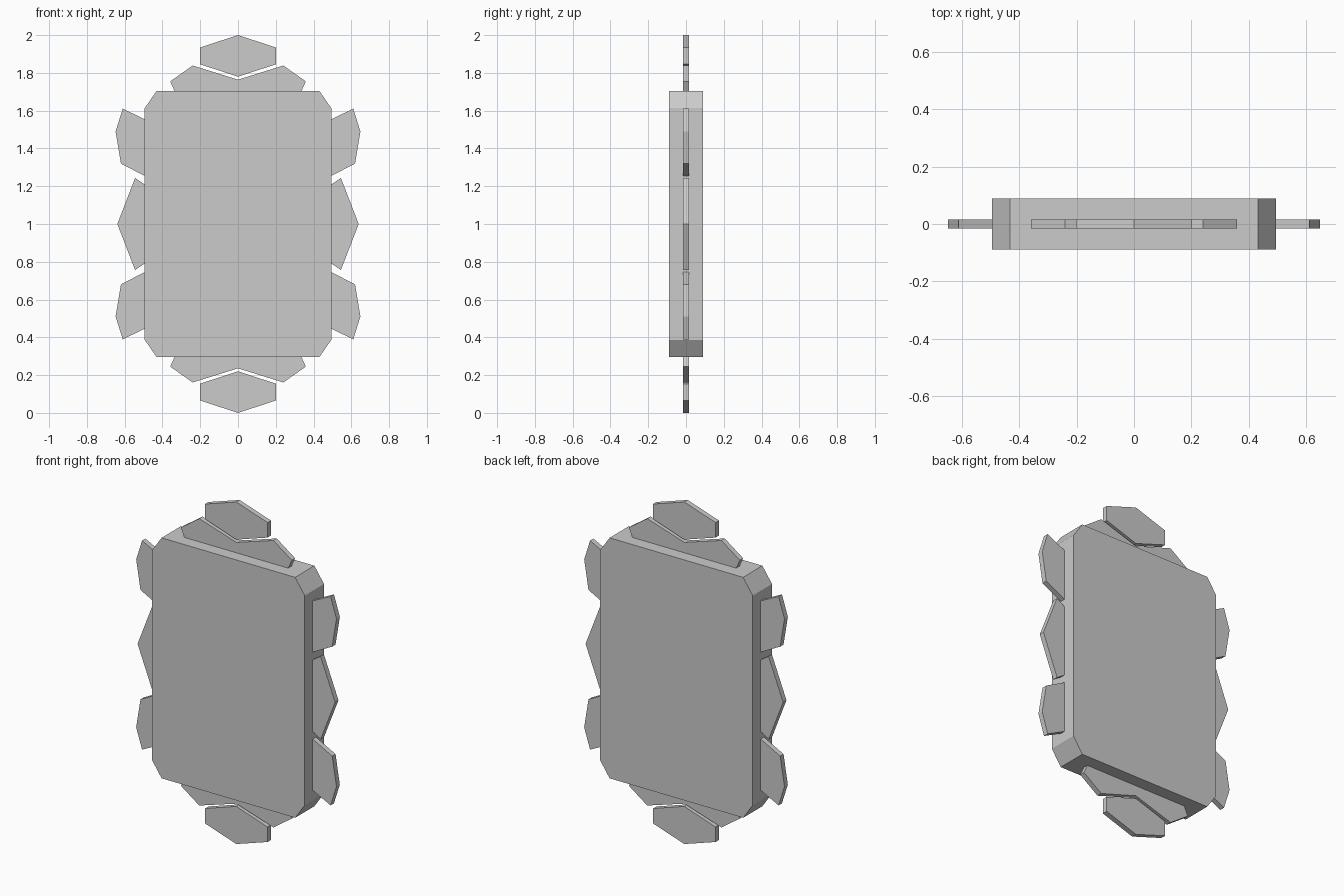
import bpy, bmesh

if "Cube" in bpy.data.objects:
    bpy.data.objects.remove(bpy.data.objects["Cube"])

grey = bpy.data.materials.new("plain_grey")
grey.diffuse_color = (0.6, 0.6, 0.6, 1)
grey.use_nodes = True
grey.node_tree.nodes["Principled BSDF"].inputs["Base Color"].default_value = grey.diffuse_color


def slab(name, profile, half_depth):
    """Extrude an x-z outline symmetrically along y."""
    bm = bmesh.new()
    face = bm.faces.new([bm.verts.new((x, -half_depth, z)) for x, z in profile])
    out = bmesh.ops.extrude_face_region(bm, geom=[face])
    moved = [v for v in out["geom"] if isinstance(v, bmesh.types.BMVert)]
    bmesh.ops.translate(bm, vec=(0, 2 * half_depth, 0), verts=moved)
    bmesh.ops.recalc_face_normals(bm, faces=bm.faces)
    mesh = bpy.data.meshes.new(name)
    bm.to_mesh(mesh)
    bm.free()
    mesh.materials.append(grey)
    obj = bpy.data.objects.new(name, mesh)
    bpy.context.collection.objects.link(obj)
    return obj


def flip_x(p):
    return [(-x, z) for x, z in p]


def flip_z(p):
    return [(x, 2 - z) for x, z in p]


# Thick central panel with clipped corners
corner = [(0.494, 1.613), (0.432, 1.703)]
slab("main_panel", corner + flip_x(corner[::-1]) + flip_x(flip_z(corner))
     + flip_z(corner[::-1]), 0.089)

# Thin border plates, outlines given for the upper right
T = 0.0155
cap = [(0, 2.0), (0.202, 1.934), (0.202, 1.846), (0, 1.78),
       (-0.202, 1.846), (-0.202, 1.934)]
half = [(0.24, 1.839), (0.359, 1.755), (0.33, 1.69)]
chevron = [(0, 1.764)] + half + flip_x(half[::-1])
shoulder = [(0.48, 1.563), (0.61, 1.611), (0.648, 1.49), (0.62, 1.32),
            (0.48, 1.247)]
shoulder[0] = (0.48, 1.547)
middle = [(0.48, 1.2), (0.545, 1.243), (0.639, 1.0), (0.545, 0.757),
          (0.48, 0.8)]

for tag, fz in (("upper", lambda p: p), ("lower", flip_z)):
    slab(tag + "_end_plate", fz(cap), T)
    slab(tag + "_chevron_plate", fz(chevron), T)
    slab(tag + "_right_plate", fz(shoulder), T)
    slab(tag + "_left_plate", flip_x(fz(shoulder)), T)
slab("middle_right_plate", middle, T)
slab("middle_left_plate", flip_x(middle), T)
